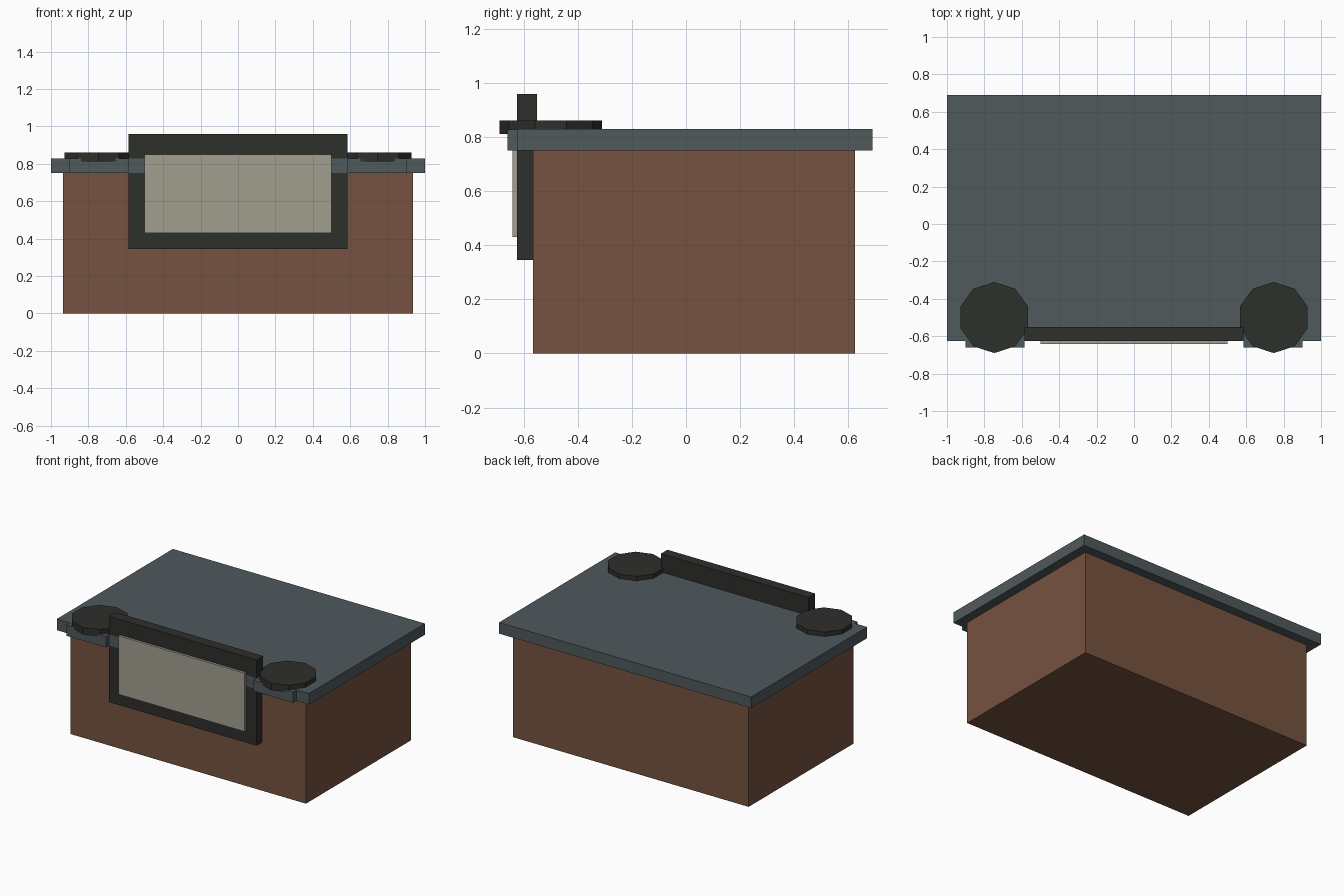
import bpy

if "Cube" in bpy.data.objects:
    bpy.data.objects.remove(bpy.data.objects["Cube"])


def material(name, rgb):
    mat = bpy.data.materials.new(name)
    mat.diffuse_color = (*rgb, 1)
    mat.use_nodes = True
    mat.node_tree.nodes["Principled BSDF"].inputs["Base Color"].default_value = mat.diffuse_color
    return mat


BROWN = material("brown", (0.18, 0.085, 0.05))
SLATE = material("slate", (0.08, 0.10, 0.107))
DARK = material("dark", (0.027, 0.029, 0.024))
CREAM = material("cream", (0.36, 0.345, 0.28))


def box(name, x, y, z, mat):
    """Box from (min, max) ranges along each axis."""
    centre = [(r[0] + r[1]) / 2 for r in (x, y, z)]
    bpy.ops.mesh.primitive_cube_add(size=1, location=centre)
    ob = bpy.context.object
    ob.name = name
    for v in ob.data.vertices:
        for i, r in enumerate((x, y, z)):
            v.co[i] *= r[1] - r[0]
    ob.data.materials.append(mat)
    return ob


# Main body and overhanging roof slab
box("body", (-0.935, 0.935), (-0.565, 0.625), (0, 0.75), BROWN)
box("roof_slab", (-1, 1), (-0.625, 0.69), (0.75, 0.83), SLATE)

# Front sign board with its pale panel
box("sign_frame", (-0.585, 0.585), (-0.625, -0.55), (0.345, 0.96), DARK)
box("sign_panel", (-0.5, 0.5), (-0.642, -0.61), (0.43, 0.85), CREAM)

# Ledge and ten-sided disc on each side of the sign
for side, s in (("left", -1), ("right", 1)):
    box(side + "_ledge", sorted((s * 0.585, s * 0.9)), (-0.66, -0.60),
        (0.75, 0.828), SLATE)
    bpy.ops.mesh.primitive_cylinder_add(
        vertices=10, radius=0.19, depth=0.05, location=(s * 0.747, -0.5, 0.837))
    disc = bpy.context.object
    disc.name = side + "_disc"
    disc.data.materials.append(DARK)
